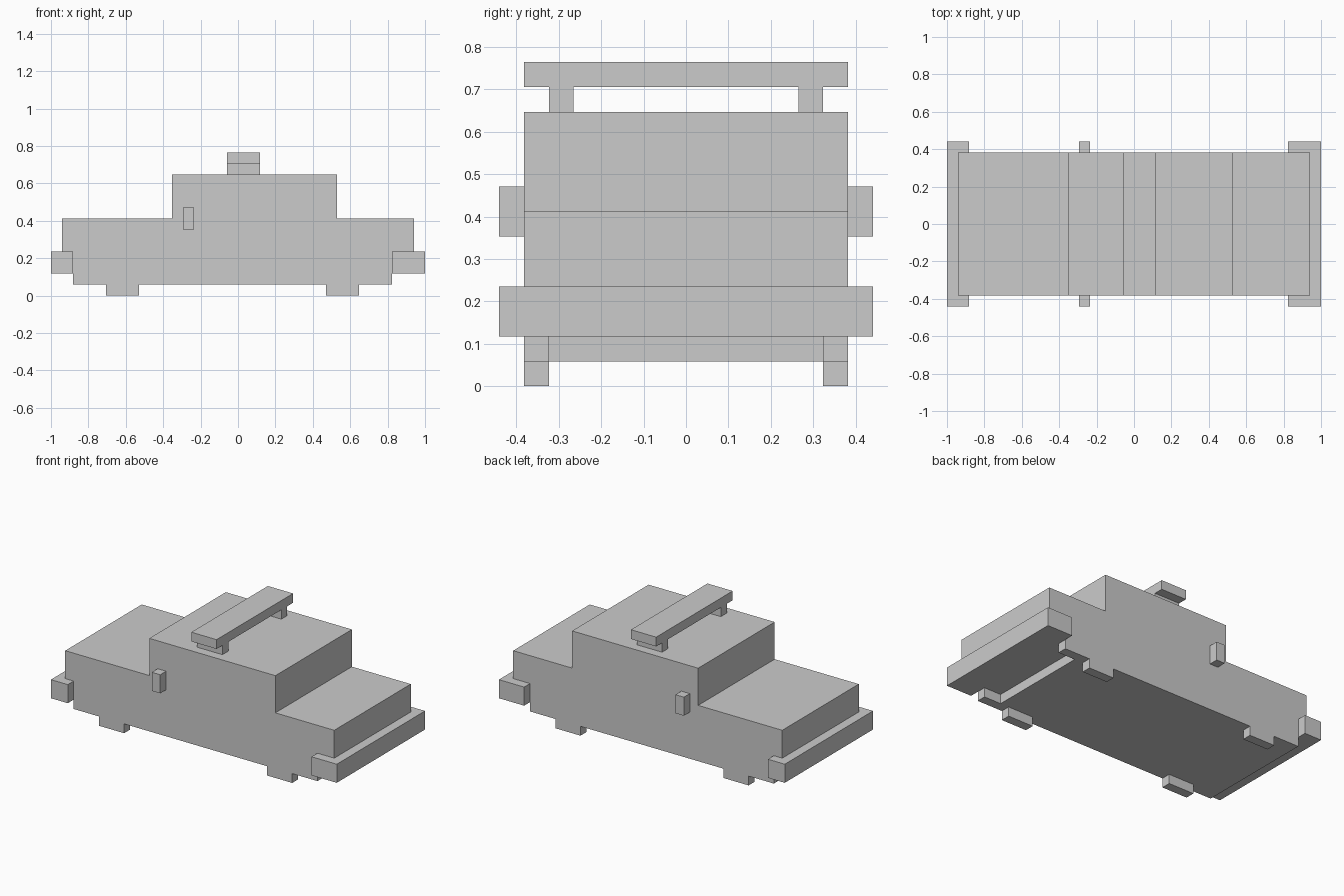
import bpy, bmesh

if "Cube" in bpy.data.objects:
    bpy.data.objects.remove(bpy.data.objects["Cube"])

U = 1 / 17          # one block of the model
HALF_WIDTH = 6.5    # body half width in blocks


def finish(name, bm):
    bmesh.ops.recalc_face_normals(bm, faces=bm.faces)
    bmesh.ops.scale(bm, vec=(U, U, U), verts=bm.verts)
    mesh = bpy.data.meshes.new(name)
    bm.to_mesh(mesh)
    bm.free()
    obj = bpy.data.objects.new(name, mesh)
    bpy.context.collection.objects.link(obj)
    return obj


def extruded(name, profile, half):
    """Side profile (x, z) extruded across the width."""
    bm = bmesh.new()
    face = bm.faces.new([bm.verts.new((x, -half, z)) for x, z in profile])
    side = bmesh.ops.extrude_face_region(bm, geom=[face])["geom"]
    verts = [v for v in side if isinstance(v, bmesh.types.BMVert)]
    bmesh.ops.translate(bm, vec=(0, 2 * half, 0), verts=verts)
    if not any(f.is_valid and all(v.co.y < 0 for v in f.verts) for f in bm.faces):
        bm.faces.new([v for v in bm.verts if v.co.y < 0][:len(profile)])
    return finish(name, bm)


def box(name, x, y, z):
    """Box from (min, max) ranges in blocks."""
    bm = bmesh.new()
    bmesh.ops.create_cube(bm, size=1)
    for v in bm.verts:
        v.co = [r[0] if c < 0 else r[1] for c, r in zip(v.co, (x, y, z))]
    return finish(name, bm)


def pair(name, x, y, z):
    """Box on the +y side, mirrored to the other side."""
    obj = box(name, x, y, z)
    mirror = obj.modifiers.new("Mirror", "MIRROR")
    mirror.use_axis = (False, True, False)


# Body and cabin
extruded("car_body", [(-15, 1), (12, 1), (12, 2), (14, 2), (14, 4), (16, 4),
                      (16, 7), (9, 7), (9, 11), (-6, 11), (-6, 7),
                      (-16, 7), (-16, 4), (-15, 4)], HALF_WIDTH)
pair("sill_end", (12, 14), (5.5, 6.5), (1, 2))

# Bumpers
box("left_bumper", (-17, -15), (-7.5, 7.5), (2, 4))
box("right_bumper", (14, 17), (-7.5, 7.5), (2, 4))

# Wheels
for label, x in (("left", -12), ("right", 8)):
    pair(label + "_wheels", (x, x + 3), (5.5, 6.5), (0, 1))

# Side mirrors
pair("side_mirrors", (-5, -4), (6.5, 7.5), (6, 8))

# Roof bar on two supports
pair("roof_bar_supports", (-1, 2), (4.5, 5.5), (11, 12))
box("roof_bar", (-1, 2), (-HALF_WIDTH, HALF_WIDTH), (12, 13))
